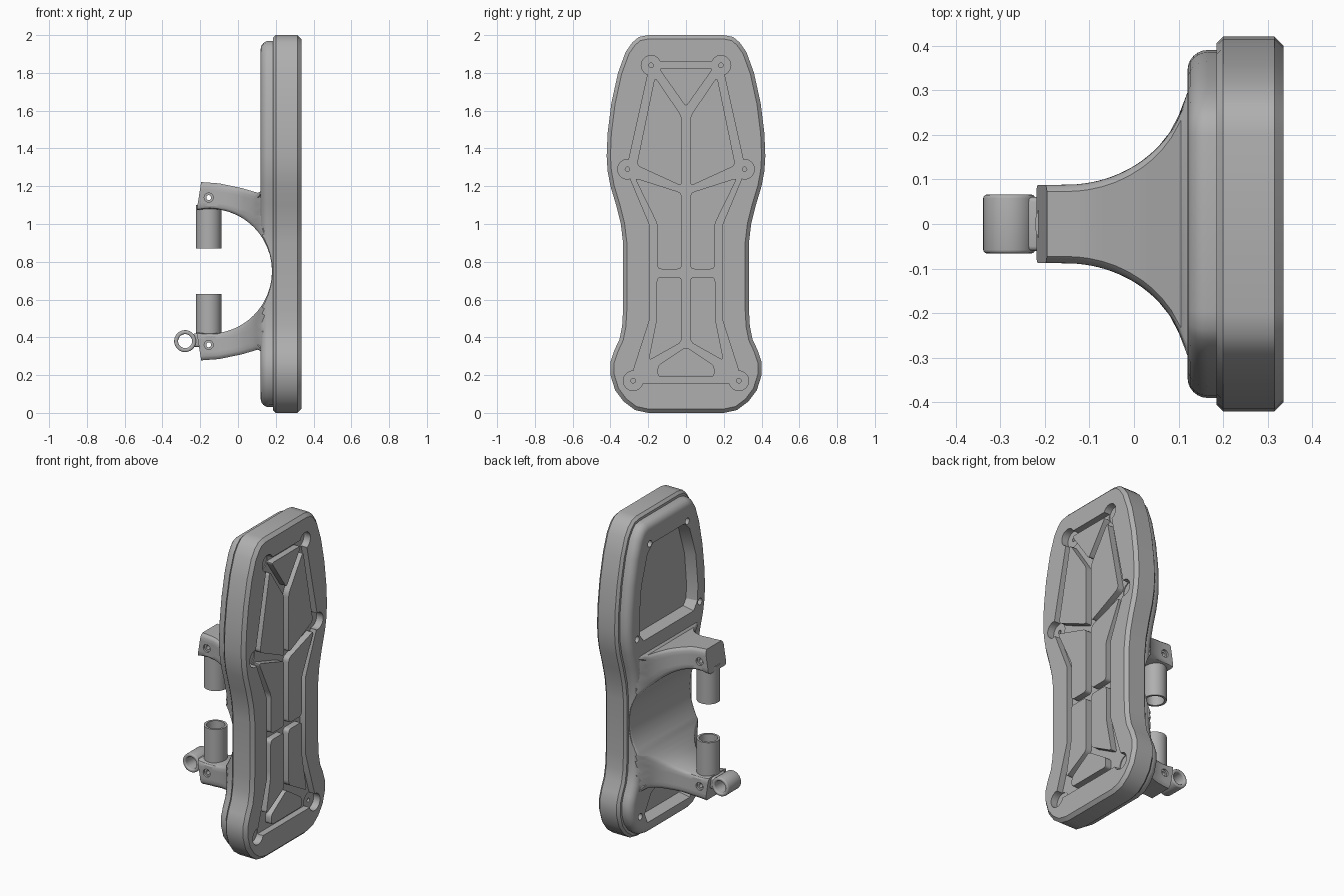
import bpy, bmesh
from math import sin, cos, radians, sqrt, pi
from mathutils import Vector, Matrix

if "Cube" in bpy.data.objects:
    bpy.data.objects.remove(bpy.data.objects["Cube"], do_unlink=True)

grey = bpy.data.materials.new("plain_grey")
grey.use_nodes = True
grey.diffuse_color = (0.43, 0.43, 0.43, 1)
for node in grey.node_tree.nodes:
    if node.type == 'BSDF_PRINCIPLED':
        node.inputs["Base Color"].default_value = grey.diffuse_color
        node.inputs["Roughness"].default_value = 0.6


def finish(name, bm):
    bmesh.ops.recalc_face_normals(bm, faces=bm.faces)
    mesh = bpy.data.meshes.new(name)
    bm.to_mesh(mesh)
    bm.free()
    mesh.materials.append(grey)
    obj = bpy.data.objects.new(name, mesh)
    bpy.context.scene.collection.objects.link(obj)
    return obj


def loft(name, rings):
    """Skin a list of equal closed rings and cap both ends."""
    bm = bmesh.new()
    rows = [[bm.verts.new(p) for p in ring] for ring in rings]
    n = len(rows[0])
    for a, b in zip(rows, rows[1:]):
        for i in range(n):
            j = (i + 1) % n
            bm.faces.new((a[i], a[j], b[j], b[i]))
    bm.faces.new(rows[0])
    bm.faces.new(rows[-1])
    return finish(name, bm)


def inset(pts, d):
    """Move a counter-clockwise outline inwards by d."""
    out = []
    for i, p in enumerate(pts):
        a = (p - pts[i - 1]).normalized()
        b = (pts[(i + 1) % len(pts)] - p).normalized()
        na, nb = Vector((-a.y, a.x)), Vector((-b.y, b.x))
        out.append(p + (na + nb) * d / (1 + na.dot(nb)))
    return out


def stack(name, pts, levels):
    """Outline in y, z built along x through (x, inset) levels."""
    return loft(name, [[(x, p.x, p.y) for p in inset(pts, d)] for x, d in levels])


def mirrored(half):
    return [Vector(p) for p in half] + [Vector((-y, z)) for y, z in reversed(half)]


def rounded(pts, r):
    out = []
    for i, p in enumerate(pts):
        p = Vector(p)
        a, b = Vector(pts[i - 1]), Vector(pts[(i + 1) % len(pts)])
        s, e = p + (a - p).normalized() * r, p + (b - p).normalized() * r
        for k in range(5):
            t = k / 4
            out.append(s * (1 - t) ** 2 + p * 2 * t * (1 - t) + e * t * t)
    return out


def cylinder(name, axis, centre, r, length, segs=32):
    bm = bmesh.new()
    turn = {'X': Matrix.Rotation(pi / 2, 4, 'Y'), 'Y': Matrix.Rotation(pi / 2, 4, 'X'),
            'Z': Matrix.Identity(4)}[axis]
    bmesh.ops.create_cone(bm, cap_ends=True, segments=segs, radius1=r, radius2=r,
                          depth=length, matrix=Matrix.Translation(centre) @ turn)
    return finish(name, bm)


def apply(obj, mod):
    bpy.context.view_layer.objects.active = obj
    bpy.ops.object.modifier_apply(modifier=mod.name)


def cut(obj, cutter):
    mod = obj.modifiers.new("cut", 'BOOLEAN')
    mod.operation, mod.solver, mod.object = 'DIFFERENCE', 'EXACT', cutter
    apply(obj, mod)
    bpy.data.objects.remove(cutter, do_unlink=True)


def soften(obj, width):
    mod = obj.modifiers.new("soften", 'BEVEL')
    mod.width, mod.segments, mod.limit_method = width, 3, 'ANGLE'
    apply(obj, mod)


outline = mirrored([
    (.2, 0), (.27, .015), (.33, .06), (.375, .12), (.4, .2), (.4, .27), (.38, .33),
    (.352, .39), (.338, .46), (.333, .55), (.333, .9), (.345, 1), (.37, 1.1),
    (.4, 1.2), (.415, 1.28), (.42, 1.36), (.415, 1.48), (.395, 1.64), (.36, 1.8),
    (.32, 1.91), (.285, 1.96), (.25, 1.99), (.2, 2)])
screws = [(s * y, z) for y, z in ((.185, 1.84), (.31, 1.29), (.28, .17)) for s in (1, -1)]
FACE, FLOOR = .335, .295

# Pad plate with a channel that links six round screw seats
pad = stack("pad_plate", outline, [(.185, .015), (.2, 0), (.315, 0), (FACE, .02)])
channel = mirrored([(.25, .155), (.28, .22), (.19, .5), (.19, .99), (.295, 1.24),
                    (.305, 1.33), (.2, 1.8), (.16, 1.86)])
cut(pad, stack("channel_cutter", channel, [(FLOOR, 0), (.4, 0)]))
for y, z in screws:
    cut(pad, cylinder("seat_cutter", 'X', (.35, y, z), .052, .12))
    cut(pad, cylinder("hole_cutter", 'X', (.3, y, z), .012, .12, 16))

# Raised islands inside the channel, flush with the pad face
sides = {
    "upper": [(.022, 1.2), (.262, 1.31), (.165, 1.78), (.022, 1.57)],
    "middle": [(.022, .76), (.152, .76), (.152, 1), (.272, 1.245), (.022, 1.165)],
    "lower": [(.022, .72), (.022, .375), (.2, .275), (.155, .5), (.155, .72)]}
for label, pts in sides.items():
    for side, s in (("left", 1), ("right", -1)):
        stack(f"{label}_island_{side}", rounded([(s * y, z) for y, z in pts], .025),
              [(FLOOR - .01, 0), (FACE, 0)])
ends = {"top_island": [(-.145, 1.825), (0, 1.62), (.145, 1.825)],
        "bottom_island": [(0, .35), (-.15, .25), (-.15, .19), (.15, .19), (.15, .25)]}
for label, pts in ends.items():
    stack(label, rounded(pts, .02), [(FLOOR - .01, 0), (FACE, 0)])

# Backing plate with a rounded rim, two windows and screw holes
R = .045
rim = [(.12 + R * (1 - sin(a)), .03 + R * (1 - cos(a)))
       for a in (radians(90 - 15 * k) for k in range(7))]
backing = stack("backing_plate", outline, rim + [(.195, .03)])
windows = [mirrored([(.24, 1.27), (.27, 1.31), (.275, 1.4), (.255, 1.6), (.195, 1.78), (.15, 1.82)]),
           mirrored([(.2, .12), (.22, .17), (.16, .27), (.06, .31)])]
for w in windows:
    cut(backing, stack("window_cutter", w, [(.1, -.02), (.2, .01)]))
for y, z in screws:
    cut(backing, cylinder("screw_cutter", 'X', (.13, y, z), .02, .08, 20))
MID, CX, BORE = .75, -.15, .33
cut(backing, cylinder("saddle_cutter", 'Y', (CX, 0, MID), BORE + .005, 2, 96))

# Clamp saddle: a C-shaped sweep whose sides flare towards the plate
keys = [(0, .2, .75), (30, .2, .93), (50, .2, 1.1), (58, .15, 1.19), (65, .105, 1.165),
        (78, .02, 1.19), (90, -.1, 1.215), (102, -.195, 1.222)]


def half_width(x):
    u = min(max((x + .15) / .275, 0), 1)
    return min(.088 + .255 * (1 - sqrt(1 - u * u)), .3)


stations = []
for a, b in zip(keys, keys[1:]):
    stations += [Vector(a).lerp(Vector(b), k / 4) for k in range(4)]
stations.append(Vector(keys[-1]))


def section(station, s):
    phi, ox, oz = station
    inner = Vector((CX + BORE * cos(radians(phi)), BORE * sin(radians(phi))))
    outer = Vector((ox, oz - MID))
    side = []
    for t, d in ((0, .015), (.03, .006), (.1, 0), (.25, 0), (.4, 0), (.55, 0), (.7, 0),
                 (.85, 0), (.93, .005), (1, .015)):
        p = inner.lerp(outer, t)
        side.append((p.x, half_width(p.x) - d, MID + s * p.y))
    return side + [(x, -y, z) for x, y, z in reversed(side)]


rings = [section(st, -1) for st in reversed(stations[1:])] + [section(st, 1) for st in stations]
saddle = loft("clamp_saddle", rings)
for s in (-1, 1):
    z = MID + s * .39
    cut(saddle, cylinder("pin_hole_cutter", 'Y', (-.155, 0, z), .013, .5, 16))
    for y in (-.095, .095):
        cut(saddle, cylinder("counterbore_cutter", 'Y', (-.155, y, z), .024, .04, 24))

# Hollow posts facing each other across the clamp
for label, s in (("upper_post", 1), ("lower_post", -1)):
    post = cylinder(label, 'Z', (-.155, 0, MID + s * .235), .067, .23, 48)
    cut(post, cylinder("bore_cutter", 'Z', (-.155, 0, MID + s * .17), .053, .26, 48))

# Eye lug on the end of the lower arm
lug = cylinder("eye_lug", 'Y', (-.28, 0, .38), .058, .132, 40)
cut(lug, cylinder("eye_cutter", 'Y', (-.28, 0, .38), .037, .4, 40))
soften(lug, .008)
bm = bmesh.new()
bmesh.ops.create_cube(bm, size=1, matrix=Matrix.Translation((-.21, 0, .385))
                      @ Matrix.Diagonal((.06, .12, .07, 1)))
soften(finish("lug_neck", bm), .01)

# Smooth the curved faces and keep the hard edges
bpy.ops.object.select_all(action='DESELECT')
for obj in bpy.context.scene.objects:
    if obj.type == 'MESH':
        obj.select_set(True)
bpy.context.view_layer.objects.active = pad
bpy.ops.object.shade_smooth_by_angle(angle=radians(32))
